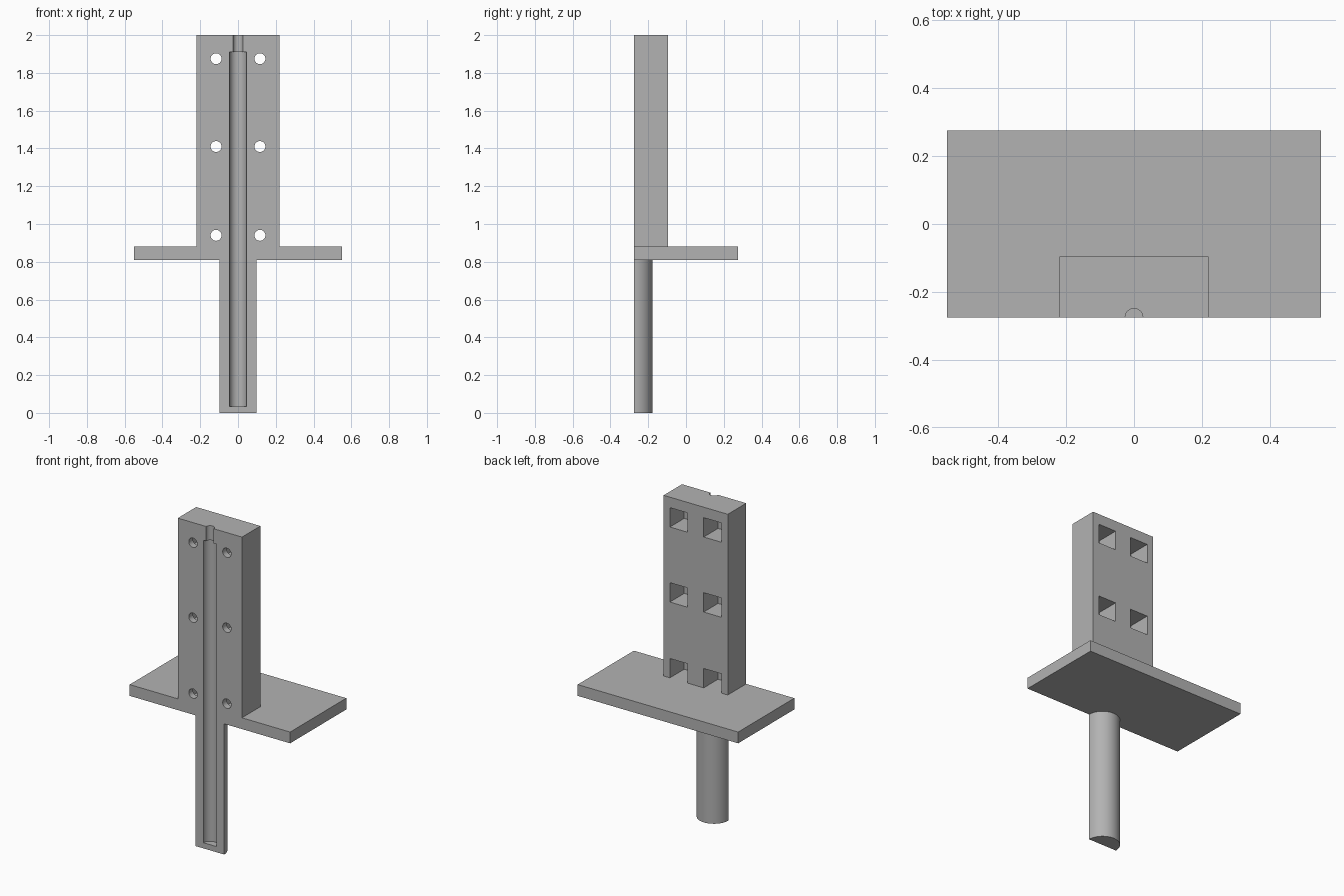
import bpy
import math

old = bpy.data.objects.get("Cube")
if old:
    bpy.data.objects.remove(old, do_unlink=True)

# Single grey material
grey = bpy.data.materials.new("grey plastic")
grey.use_nodes = True
colour = (0.45, 0.45, 0.45, 1)
grey.diffuse_color = colour
grey.node_tree.nodes["Principled BSDF"].inputs["Base Color"].default_value = colour

FRONT = -0.275


def box(name, x0, x1, y0, y1, z0, z1):
    bpy.ops.mesh.primitive_cube_add(
        size=1, location=((x0 + x1) / 2, (y0 + y1) / 2, (z0 + z1) / 2))
    ob = bpy.context.object
    ob.name = name
    ob.scale = (x1 - x0, y1 - y0, z1 - z0)
    bpy.ops.object.transform_apply(location=True, rotation=True, scale=True)
    return ob


def rod(name, radius, z0, z1, sides=64):
    bpy.ops.mesh.primitive_cylinder_add(
        vertices=sides, radius=radius, depth=z1 - z0,
        location=(0, FRONT, (z0 + z1) / 2))
    bpy.context.object.name = name
    bpy.ops.object.transform_apply(location=True, rotation=True, scale=True)
    return bpy.context.object


def combine(target, tool, operation):
    mod = target.modifiers.new(operation.lower(), 'BOOLEAN')
    mod.operation = operation
    mod.solver = 'EXACT'
    mod.object = tool
    bpy.context.view_layer.objects.active = target
    bpy.ops.object.modifier_apply(modifier=mod.name)
    bpy.data.objects.remove(tool, do_unlink=True)


# Upright block, oversize at the front until the flat face is cut
body = box("split_mould_half", -0.22, 0.22, -0.40, -0.095, 0.85, 2.0)

# Square nut pockets in the back and round bolt holes through the front
for side in (-1, 1):
    x = side * 0.116
    for z in (0.94, 1.41, 1.875):
        bottom = 0.80 if z < 1 else z - 0.06
        pocket = box("nut_pocket", x - 0.061, x + 0.061, -0.235, 0.0, bottom, z + 0.06)
        combine(body, pocket, 'DIFFERENCE')
        bpy.ops.mesh.primitive_cylinder_add(
            vertices=32, radius=0.029, depth=0.6, location=(x, -0.3, z),
            rotation=(math.pi / 2, 0, 0))
        combine(body, bpy.context.object, 'DIFFERENCE')

# Base plate and round stem
combine(body, box("plate", -0.55, 0.55, -0.45, 0.275, 0.81, 0.88), 'UNION')
combine(body, rod("stem", 0.098, 0, 0.84), 'UNION')

# Flat front face, then the long groove and its narrow top neck
combine(body, box("front_cut", -1, 1, -1, FRONT, -0.5, 2.5), 'DIFFERENCE')
combine(body, rod("neck", 0.026, 1.8, 2.2), 'DIFFERENCE')
combine(body, rod("groove", 0.045, 0.035, 1.91), 'DIFFERENCE')

body.data.materials.clear()
body.data.materials.append(grey)
bpy.ops.object.select_all(action='DESELECT')
body.select_set(True)
bpy.context.view_layer.objects.active = body
bpy.ops.object.shade_smooth_by_angle(angle=math.radians(30))
